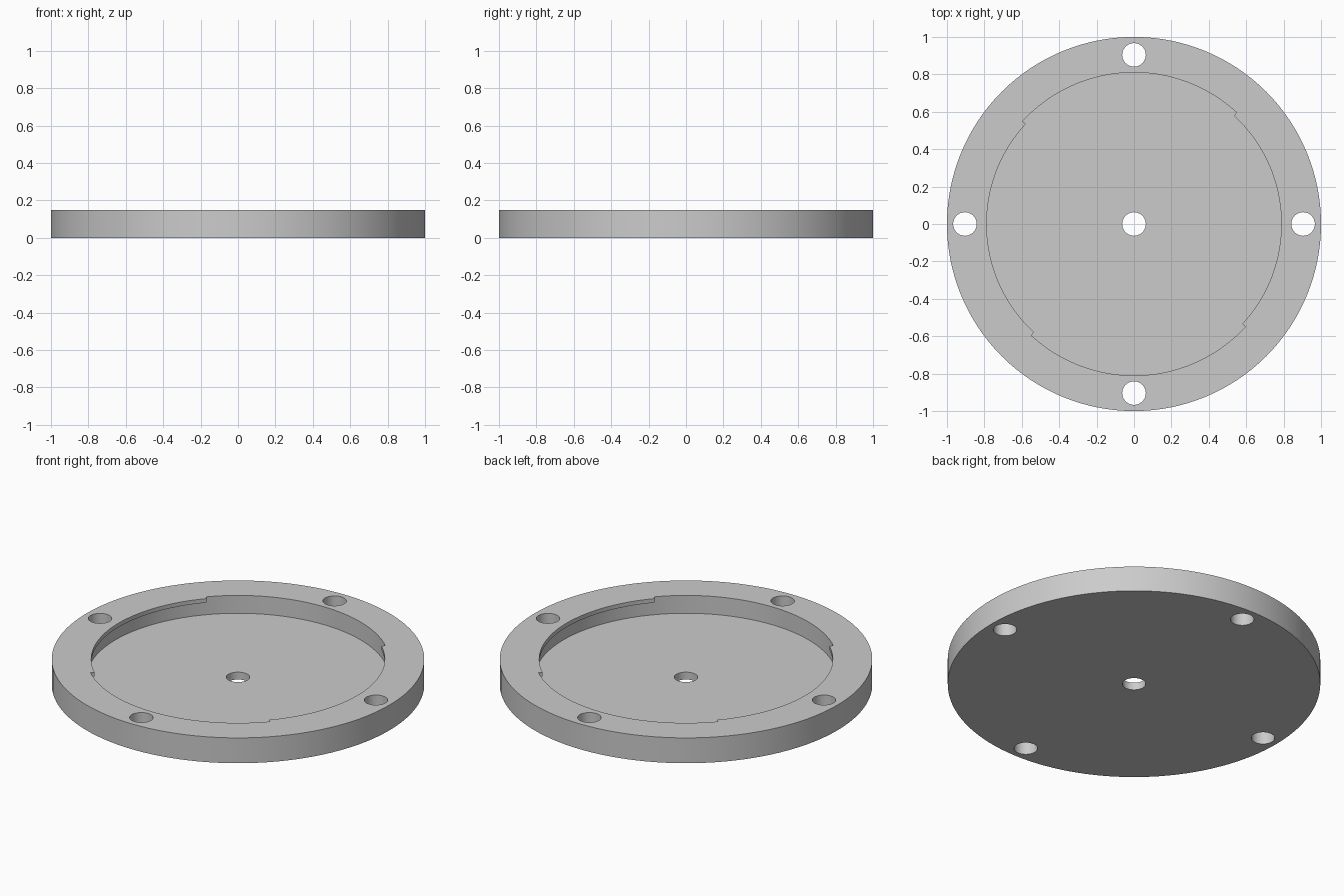
import bpy
import bmesh
from math import sin, cos, radians

cube = bpy.data.objects.get("Cube")
if cube:
    bpy.data.objects.remove(cube, do_unlink=True)

HEIGHT = 0.15
FLOOR = 0.044        # top of the thin recessed floor
LIP_BOTTOM = 0.126   # underside of the overhanging lips
RECESS_R, LIP_R = 0.81, 0.788
HOLE_R, HOLE_RING = 0.063, 0.904

grey = bpy.data.materials.new("light_grey")
grey.use_nodes = True
grey.diffuse_color = (0.6, 0.6, 0.6, 1)
grey.node_tree.nodes["Principled BSDF"].inputs["Base Color"].default_value = (0.6, 0.6, 0.6, 1)


def prism(name, outline, z0, z1):
    """Extrude a counter-clockwise outline from z0 to z1."""
    bm = bmesh.new()
    low = [bm.verts.new((x, y, z0)) for x, y in outline]
    high = [bm.verts.new((x, y, z1)) for x, y in outline]
    bm.faces.new(low[::-1])
    bm.faces.new(high)
    n = len(outline)
    for i in range(n):
        j = (i + 1) % n
        bm.faces.new((low[i], low[j], high[j], high[i]))
    mesh = bpy.data.meshes.new(name)
    bm.to_mesh(mesh)
    bm.free()
    mesh.materials.append(grey)
    obj = bpy.data.objects.new(name, mesh)
    bpy.context.collection.objects.link(obj)
    return obj


def arc(radius, start, end, steps, cx=0, cy=0):
    angles = [radians(start + (end - start) * i / steps) for i in range(steps + 1)]
    return [(cx + radius * cos(a), cy + radius * sin(a)) for a in angles]


def circle(radius, steps, cx=0, cy=0):
    return arc(radius, 0, 360, steps, cx, cy)[:-1]


def combine(target, tool, operation):
    """Apply a boolean and discard the tool object."""
    mod = target.modifiers.new("combine", 'BOOLEAN')
    mod.operation = operation
    mod.solver = 'EXACT'
    mod.object = tool
    bpy.context.view_layer.objects.active = target
    bpy.ops.object.modifier_apply(modifier=mod.name)
    bpy.data.objects.remove(tool, do_unlink=True)


# Round body with a wide shallow recess
body = prism("flange_disc", circle(1, 128), 0, HEIGHT)
combine(body, prism("recess_cutter", circle(RECESS_R, 128), FLOOR, HEIGHT + 0.1), 'DIFFERENCE')

# Two thin overhanging lips on opposite quarters of the recess
for start in (-42.7, 137.3):
    outline = arc(RECESS_R + 0.03, start, start + 90, 32) + arc(LIP_R, start + 90, start, 32)
    combine(body, prism("lip", outline, LIP_BOTTOM, HEIGHT), 'UNION')

# Centre hole and four rim holes
for cx, cy in ((0, 0), (1, 0), (0, 1), (-1, 0), (0, -1)):
    hole = circle(HOLE_R, 40, cx * HOLE_RING, cy * HOLE_RING)
    combine(body, prism("hole_cutter", hole, -0.1, HEIGHT + 0.1), 'DIFFERENCE')

# Smooth round walls, crisp edges
bpy.ops.object.select_all(action='DESELECT')
body.select_set(True)
bpy.context.view_layer.objects.active = body
bpy.ops.object.shade_smooth_by_angle(angle=radians(30))
